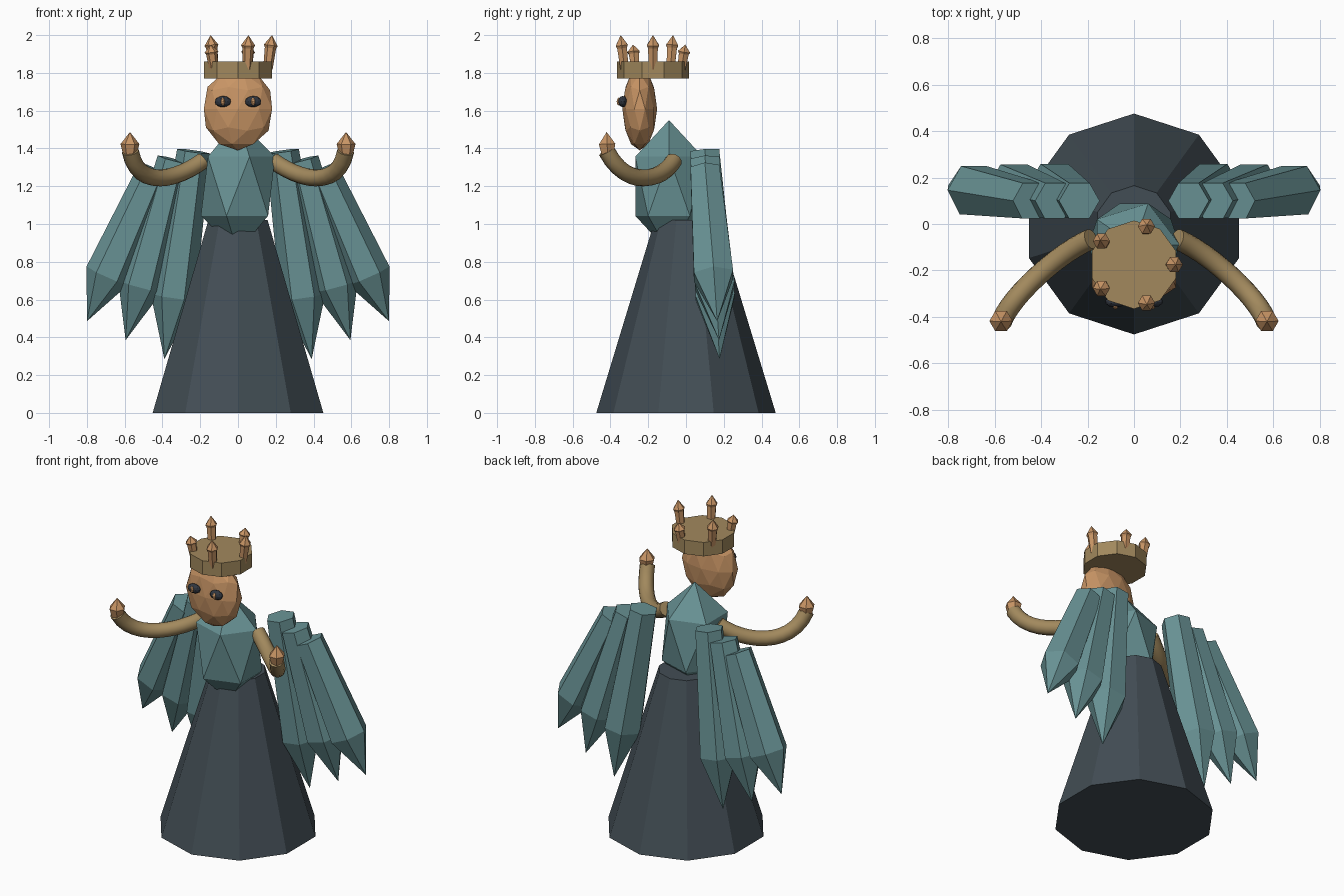
import bpy, math
from mathutils import Vector

if "Cube" in bpy.data.objects:
    bpy.data.objects.remove(bpy.data.objects["Cube"])


def material(name, rgb):
    m = bpy.data.materials.new(name)
    m.diffuse_color = (*rgb, 1)
    m.use_nodes = True
    m.node_tree.nodes["Principled BSDF"].inputs["Base Color"].default_value = m.diffuse_color
    return m


SLATE = material("slate", (0.055, 0.075, 0.09))
TEAL = material("teal", (0.14, 0.29, 0.30))
BRASS = material("brass", (0.36, 0.25, 0.11))
COPPER = material("copper", (0.58, 0.30, 0.13))
INK = material("ink", (0.03, 0.037, 0.05))


def prism(name, a, b, rings, sides, mat, ref=(0, 1, 0), turn=0.0):
    """Flat-sided solid along a->b; rings are (fraction, radius), radius 0 = point."""
    a, b = Vector(a), Vector(b)
    w = (b - a).normalized()
    u = Vector(ref).cross(w).normalized()
    v = w.cross(u)
    verts, loops, faces = [], [], []
    for t, r in rings:
        c = a.lerp(b, t)
        n = sides if r > 0 else 1
        loops.append([len(verts) + i for i in range(n)])
        for i in range(n):
            k = turn + math.tau * i / sides
            verts.append(c + r * (math.cos(k) * u + math.sin(k) * v))
    for lo, hi in zip(loops, loops[1:]):
        for i in range(sides):
            j = (i + 1) % sides
            if len(hi) == 1:
                faces.append((lo[i], lo[j], hi[0]))
            else:
                faces.append((lo[i], lo[j], hi[j], hi[i]))
    faces.append(loops[0][::-1])
    if len(loops[-1]) > 1:
        faces.append(loops[-1])
    me = bpy.data.meshes.new(name)
    me.from_pydata(verts, [], faces)
    me.materials.append(mat)
    ob = bpy.data.objects.new(name, me)
    bpy.context.collection.objects.link(ob)
    return ob


def blob(name, loc, scale, level, mat):
    """Faceted ellipsoid."""
    bpy.ops.mesh.primitive_ico_sphere_add(subdivisions=level, radius=1, location=loc)
    ob = bpy.context.object
    ob.name = name
    ob.scale = scale
    ob.data.materials.append(mat)
    return ob


# Skirt, bodice and head
prism("skirt", (0, 0, 0), (0, 0, 1.02), [(0, 0.475), (1, 0.165)], 10, SLATE, turn=math.pi / 2)
blob("bodice", (0, -0.09, 1.20), (0.22, 0.21, 0.35), 1, TEAL)
blob("head", (0, -0.245, 1.61), (0.19, 0.092, 0.22), 2, COPPER)

# Crown band with five leaning points of alternating height
CY = -0.175
prism("crown_band", (0, CY, 1.77), (0, CY, 1.86), [(0, 0.19), (1, 0.19)], 10, BRASS, turn=math.pi / 2)
for i in range(5):
    k = math.tau * i / 5
    d = Vector((math.cos(k), math.sin(k), 0))
    top = 2.0 if i % 2 == 0 else 1.95
    base = Vector((0, CY, 1.82)) + 0.158 * d
    tip = Vector((0, CY, top)) + 0.18 * d
    prism("crown_point", base, tip, [(0, 0.025), (0.62, 0.03), (0.7, 0.037), (1, 0)], 6, COPPER)

# Three feathers per wing: top (x, y, z) and tip (x, y, z)
FEATHERS = [((0.235, 0.10, 1.385), (0.39, 0.178, 0.285)),
            ((0.34, 0.10, 1.34), (0.595, 0.175, 0.385)),
            ((0.44, 0.10, 1.29), (0.80, 0.165, 0.485))]

for s in (-1, 1):
    for a, b in FEATHERS:
        prism("wing_feather", (s * a[0], *a[1:]), (s * b[0], *b[1:]),
              [(0, 0.088), (0.7, 0.12), (1, 0)], 6, TEAL)

    # Curved arm
    cu = bpy.data.curves.new("arm", "CURVE")
    cu.dimensions = "3D"
    cu.bevel_depth = 0.045
    cu.bevel_resolution = 4
    cu.use_fill_caps = True
    cu.resolution_u = 12
    sp = cu.splines.new("BEZIER")
    sp.bezier_points.add(1)
    ends = [((0.185, -0.065, 1.335), (0.32, -0.12, 1.235)),
            ((0.57, -0.42, 1.385), (0.53, -0.31, 1.175))]
    for n, (co, h) in enumerate(ends):
        p = sp.bezier_points[n]
        p.handle_left_type = p.handle_right_type = "FREE"
        c, hv = Vector((s * co[0], *co[1:])), Vector((s * h[0], *h[1:]))
        p.co = c
        p.handle_right, p.handle_left = (hv, 2 * c - hv) if n == 0 else (2 * c - hv, hv)
    cu.materials.append(BRASS)
    arm = bpy.data.objects.new("arm", cu)
    bpy.context.collection.objects.link(arm)

    # Hand
    prism("hand", (s * 0.572, -0.415, 1.36), (s * 0.572, -0.42, 1.487),
          [(0, 0.034), (0.5, 0.05), (1, 0)], 6, COPPER)

    # Eye and pupil
    blob("eye", (s * 0.08, -0.335, 1.648), (0.044, 0.024, 0.03), 2, INK)
    blob("pupil", (s * 0.08, -0.355, 1.648), (0.011, 0.012, 0.021), 2, COPPER)
